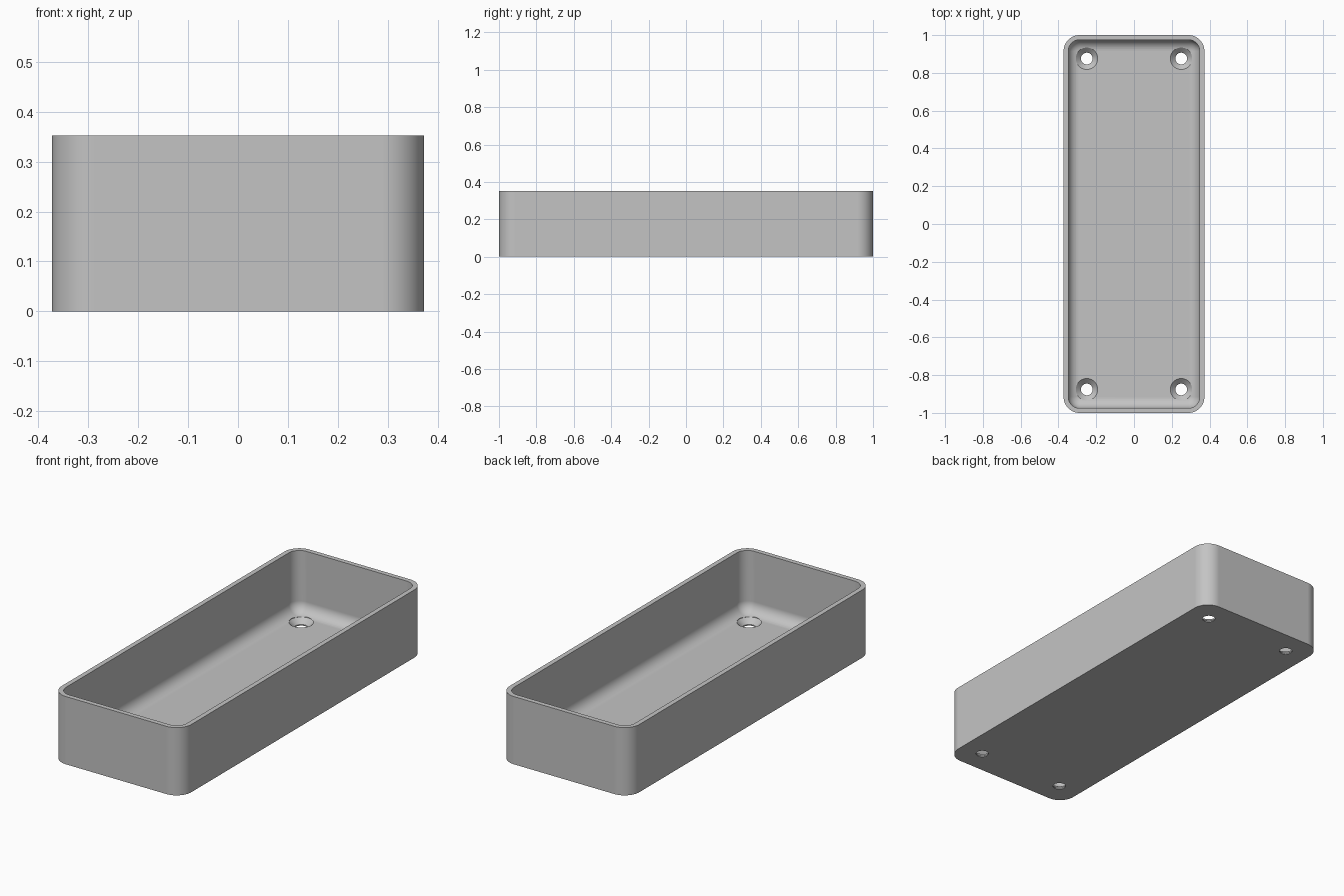
import bpy, bmesh, math

if "Cube" in bpy.data.objects:
    bpy.data.objects.remove(bpy.data.objects["Cube"], do_unlink=True)

HALF_X, HALF_Y, HEIGHT = 0.373, 1.0, 0.352
CORNER, WALL, FLOOR, FILLET = 0.085, 0.025, 0.032, 0.058
CORNER_STEPS, FILLET_STEPS = 14, 10
HOLE_X, HOLE_Y = 0.25, 0.876
HOLE_R, SINK_R = 0.031, 0.058

grey = bpy.data.materials.new("plain grey")
grey.use_nodes = True
colour = (0.55, 0.55, 0.55, 1)
grey.diffuse_color = colour
grey.node_tree.nodes["Principled BSDF"].inputs["Base Color"].default_value = colour


def make_object(name, bm):
    bmesh.ops.recalc_face_normals(bm, faces=bm.faces[:])
    mesh = bpy.data.meshes.new(name)
    bm.to_mesh(mesh)
    bm.free()
    mesh.materials.append(grey)
    obj = bpy.data.objects.new(name, mesh)
    bpy.context.collection.objects.link(obj)
    return obj


def rounded_ring(bm, inset, z):
    """Loop of vertices around a rounded rectangle, inset from the outside."""
    radius = CORNER - inset
    cx, cy = HALF_X - CORNER, HALF_Y - CORNER
    ring = []
    for quarter, (sx, sy) in enumerate(((1, 1), (-1, 1), (-1, -1), (1, -1))):
        for i in range(CORNER_STEPS + 1):
            a = math.pi / 2 * (quarter + i / CORNER_STEPS)
            ring.append(bm.verts.new((sx * cx + radius * math.cos(a),
                                      sy * cy + radius * math.sin(a), z)))
    return ring


def loft(bm, rings):
    """Skin successive rings and cap both ends."""
    for low, high in zip(rings, rings[1:]):
        n = len(low)
        for i in range(n):
            j = (i + 1) % n
            bm.faces.new((low[i], low[j], high[j], high[i]))
    bm.faces.new(rings[0])
    bm.faces.new(rings[-1])


# Tray shell: outer wall, rim, inner wall, rounded floor edge
bm = bmesh.new()
profile = [(0, 0), (0, HEIGHT), (WALL, HEIGHT)]
for i in range(FILLET_STEPS + 1):
    a = math.pi / 2 * i / FILLET_STEPS
    profile.append((WALL + FILLET * (1 - math.cos(a)),
                    FLOOR + FILLET * (1 - math.sin(a))))
loft(bm, [rounded_ring(bm, inset, z) for inset, z in profile])
tray = make_object("tray", bm)

# Countersunk screw holes
bm = bmesh.new()
sink_profile = [(HOLE_R, -0.05), (HOLE_R, 0.006), (SINK_R, FLOOR), (SINK_R, 0.08)]
for sx in (-1, 1):
    for sy in (-1, 1):
        rings = []
        for radius, z in sink_profile:
            circle = bmesh.ops.create_circle(bm, segments=40, radius=radius)["verts"]
            bmesh.ops.translate(bm, verts=circle, vec=(sx * HOLE_X, sy * HOLE_Y, z))
            rings.append(circle)
        loft(bm, rings)
cutter = make_object("screw_hole_cutter", bm)
cutter.hide_render = True

bpy.ops.object.select_all(action='DESELECT')
bpy.context.view_layer.objects.active = tray
tray.select_set(True)
cut = tray.modifiers.new("screw holes", 'BOOLEAN')
cut.operation = 'DIFFERENCE'
cut.solver = 'EXACT'
cut.object = cutter
bpy.ops.object.modifier_apply(modifier=cut.name)
bpy.data.objects.remove(cutter, do_unlink=True)

# Smooth curves, crisp edges, flat panels
bpy.ops.object.shade_smooth_by_angle(angle=math.radians(30))
weighted = tray.modifiers.new("flat panels", 'WEIGHTED_NORMAL')
weighted.keep_sharp = True
